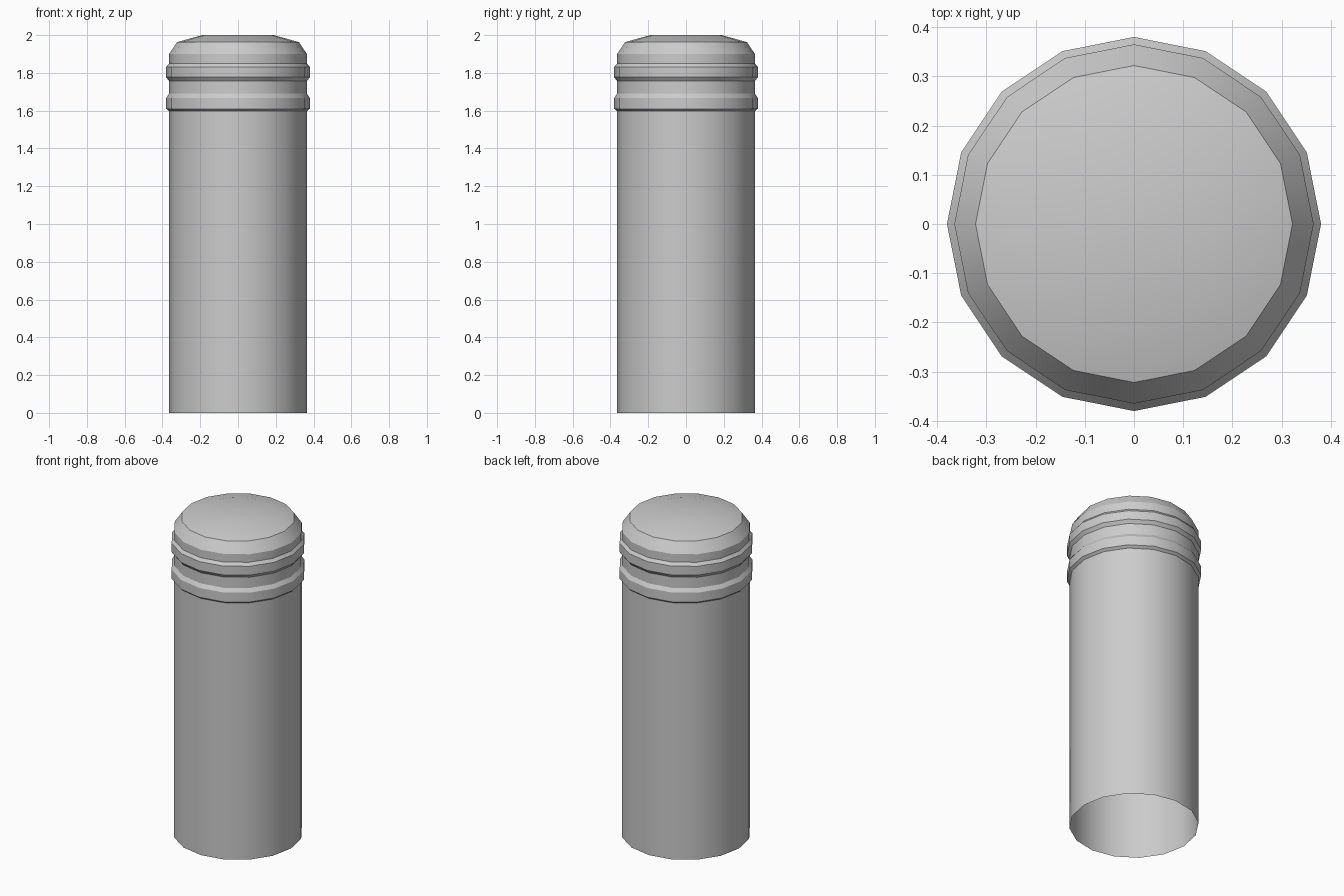
import bpy, bmesh
from math import cos, sin, pi, radians

cube = bpy.data.objects.get("Cube")
if cube:
    bpy.data.objects.remove(cube)

SIDES = 16

grey = bpy.data.materials.new("light_grey")
grey.use_nodes = True
colour = (0.6, 0.6, 0.6, 1)
grey.diffuse_color = colour
grey.node_tree.nodes["Principled BSDF"].inputs["Base Color"].default_value = colour


def lathe(name, profile, capped=False):
    """Spin (radius, height) points about z; optionally close the top."""
    bm = bmesh.new()
    rings = [[bm.verts.new((r * cos(2 * pi * i / SIDES), r * sin(2 * pi * i / SIDES), z))
              for i in range(SIDES)] for r, z in profile]
    for low, high in zip(rings, rings[1:]):
        for i in range(SIDES):
            j = (i + 1) % SIDES
            bm.faces.new((low[i], low[j], high[j], high[i]))
    if capped:
        bm.faces.new(rings[-1])
    mesh = bpy.data.meshes.new(name)
    bm.to_mesh(mesh)
    bm.free()
    mesh.materials.append(grey)
    obj = bpy.data.objects.new(name, mesh)
    bpy.context.collection.objects.link(obj)
    bpy.ops.object.select_all(action='DESELECT')
    obj.select_set(True)
    bpy.context.view_layer.objects.active = obj
    bpy.ops.object.shade_smooth_by_angle(angle=radians(28))


# Hollow post, open at the bottom
lathe("post_shaft", [(0.365, 0), (0.365, 1.85)])

# Two raised bands with bevelled edges
lathe("lower_band", [(0.365, 1.597), (0.38, 1.61), (0.38, 1.668), (0.365, 1.69)])
lathe("upper_band", [(0.365, 1.757), (0.38, 1.777), (0.38, 1.832), (0.365, 1.85)])

# Rounded cap
lathe("domed_cap", [(0.365, 1.85), (0.365, 1.90), (0.322, 1.963), (0.19, 2.0)], capped=True)
